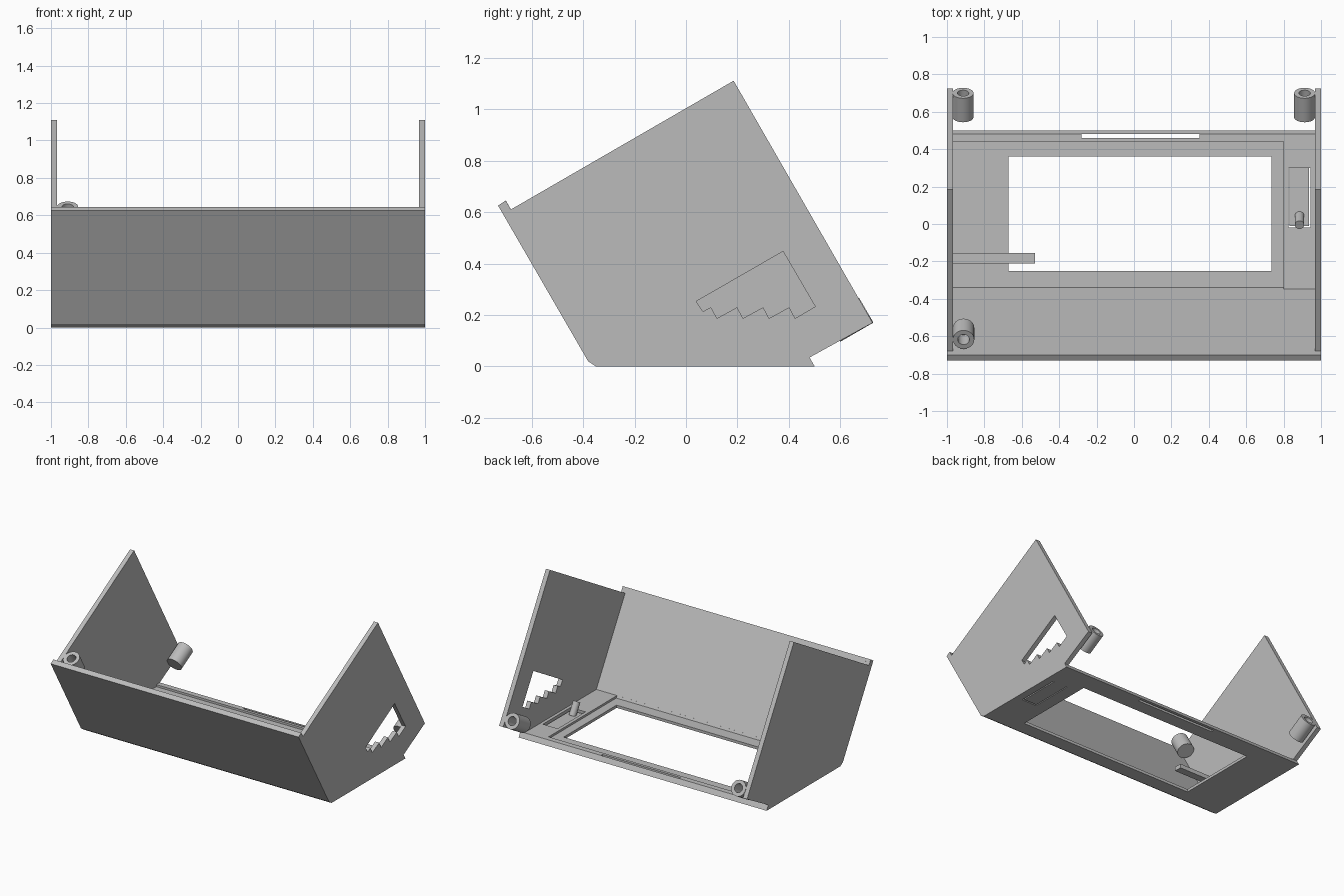
import bpy, bmesh, math
from mathutils import Vector

cube = bpy.data.objects.get("Cube")
if cube:
    bpy.data.objects.remove(cube, do_unlink=True)

grey = bpy.data.materials.new("light_grey_plastic")
grey.use_nodes = True
grey.diffuse_color = (0.5, 0.5, 0.5, 1)
grey.node_tree.nodes["Principled BSDF"].inputs["Base Color"].default_value = (0.5, 0.5, 0.5, 1)

TILT = math.radians(30)
ALONG = Vector((0, math.cos(TILT), math.sin(TILT)))    # along the slanted case depth
UPWARD = Vector((0, -math.sin(TILT), math.cos(TILT)))  # along the slanted front wall


def finish(name, bm):
    bmesh.ops.recalc_face_normals(bm, faces=bm.faces)
    mesh = bpy.data.meshes.new(name)
    bm.to_mesh(mesh)
    bm.free()
    mesh.materials.append(grey)
    ob = bpy.data.objects.new(name, mesh)
    bpy.context.collection.objects.link(ob)
    return ob


def prism(name, outline, x0, x1):
    """Extrude a (y, z) outline along x."""
    bm = bmesh.new()
    face = bm.faces.new([bm.verts.new((x0, y, z)) for y, z in outline])
    ext = bmesh.ops.extrude_face_region(bm, geom=[face])
    moved = [v for v in ext["geom"] if isinstance(v, bmesh.types.BMVert)]
    bmesh.ops.translate(bm, verts=moved, vec=(x1 - x0, 0, 0))
    return finish(name, bm)


def box(name, x0, x1, y0, y1, z0, z1):
    return prism(name, [(y0, z0), (y1, z0), (y1, z1), (y0, z1)], x0, x1)


def cut(target, cutter):
    mod = target.modifiers.new("cut", "BOOLEAN")
    mod.operation = "DIFFERENCE"
    mod.solver = "EXACT"
    mod.object = cutter
    bpy.context.view_layer.objects.active = target
    bpy.ops.object.modifier_apply(modifier=mod.name)
    bpy.data.objects.remove(cutter, do_unlink=True)


def post(name, end, axis, length, radius, hole=0.0, sides=32):
    """Round post whose open end sits at 'end', with an optional blind hole."""
    profile = [(0, -length), (radius, -length), (radius, 0)]
    profile += [(hole, 0), (hole, -length * 0.8), (0, -length * 0.8)] if hole else [(0, 0)]
    bm = bmesh.new()
    verts = [bm.verts.new((r, 0, h)) for r, h in profile]
    edges = [bm.edges.new(pair) for pair in zip(verts, verts[1:])]
    bmesh.ops.spin(bm, geom=verts + edges, cent=(0, 0, 0), axis=(0, 0, 1),
                   angle=math.tau, steps=sides)
    bmesh.ops.remove_doubles(bm, verts=bm.verts, dist=0.0005)
    turn = Vector((0, 0, 1)).rotation_difference(axis).to_matrix()
    bmesh.ops.rotate(bm, verts=bm.verts, cent=(0, 0, 0), matrix=turn)
    bmesh.ops.translate(bm, verts=bm.verts, vec=end)
    ob = finish(name, bm)
    bpy.ops.object.select_all(action="DESELECT")
    ob.select_set(True)
    bpy.context.view_layer.objects.active = ob
    bpy.ops.object.shade_smooth_by_angle(angle=math.radians(35))
    return ob


INNER = 0.967   # inside face of the side walls

# Front wall and face plate in one bent section
front_edge = [(0.50, 0), (-0.35, 0), (-0.38, 0.02), (-0.73, 0.625), (-0.70, 0.645)]
tray = prism("face_plate_and_front_wall",
             front_edge + [(-0.348, 0.035), (0.48, 0.035)], -INNER, INNER)

# Shallow screen seat, screen window, thin slot and button opening
cut(tray, prism("seat_cutter", [(-0.339, 0.02), (0.44, 0.02), (0.44, 0.06), (-0.362, 0.06)],
                -1.2, 0.80))
cut(tray, box("window_cutter", -0.67, 0.735, -0.25, 0.36, -0.1, 0.1))
cut(tray, box("slot_cutter", -0.28, 0.35, 0.461, 0.48, -0.1, 0.1))
cut(tray, box("button_cutter", 0.825, 0.945, -0.02, 0.30, -0.1, 0.1))

# Side walls
side_outline = front_edge + [(-0.68, 0.61), (0.185, 1.11), (0.725, 0.17), (0.48, 0.035)]
right_wall = prism("right_side_wall", side_outline, -1, -INNER)
left_wall = prism("left_side_wall", side_outline, INNER, 1)

# Toothed connector opening in the left wall
teeth = []
for i in range(4):
    y = 0.424 - i * 0.1013
    teeth += [(y, 0.187), (y - 0.023, 0.23)]
opening = [(0.066, 0.214), (0.04, 0.253), (0.377, 0.447), (0.502, 0.233)] + teeth
cut(left_wall, prism("teeth_cutter", opening, 0.9, 1.1))

# Flexible button tongue with its pin
box("button_tongue", 0.832, 0.936, -0.01, 0.302, 0, 0.02)
post("button_pin", Vector((0.885, -0.005, 0.10)), UPWARD, 0.10, 0.025, sides=20)

# Support bar reaching over the screen from the right wall
box("support_bar", -0.97, -0.53, -0.21, -0.155, 0.09, 0.12)

# Screw posts
for name, x in (("left", 0.912), ("right", -0.914)):
    post(name + "_back_screw_post", Vector((x, 0.70, 0.219)), ALONG, 0.148, 0.056, 0.031)
post("right_front_screw_post", Vector((-0.911, -0.618, 0.645)), UPWARD, 0.125, 0.057, 0.031)
